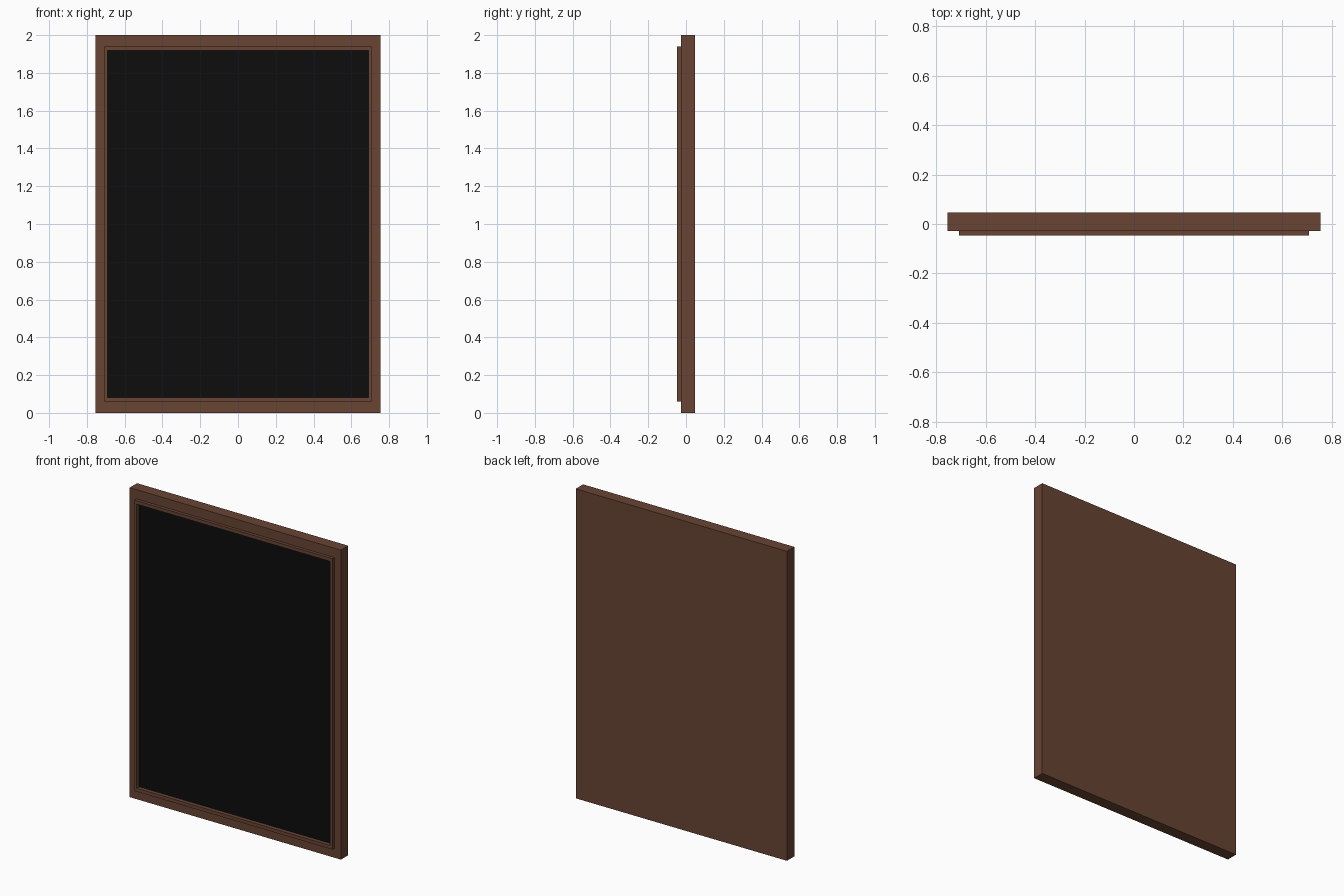
import bpy, bmesh

if "Cube" in bpy.data.objects:
    bpy.data.objects.remove(bpy.data.objects["Cube"])

def material(name, rgb):
    m = bpy.data.materials.new(name)
    m.diffuse_color = (*rgb, 1)
    m.use_nodes = True
    m.node_tree.nodes["Principled BSDF"].inputs["Base Color"].default_value = m.diffuse_color
    return m

brown = material("brown wood", (0.14, 0.058, 0.034))
black = material("black board", (0.004, 0.004, 0.004))
Z_MID = 1.0

def rectangle(bm, half_x, half_z, y):
    return [bm.verts.new((sx * half_x, y, Z_MID + sz * half_z))
            for sx, sz in ((-1, -1), (1, -1), (1, 1), (-1, 1))]

def loft(name, sections, mats, cap_front_mat=0):
    """Skin nested rectangles (half_x, half_z, y) and cap both ends."""
    bm = bmesh.new()
    rings = [rectangle(bm, *s) for s in sections]
    for a, b in zip(rings, rings[1:]):
        for i in range(4):
            j = (i + 1) % 4
            bm.faces.new((a[i], a[j], b[j], b[i]))
    bm.faces.new(rings[0][::-1])
    bm.faces.new(rings[-1]).material_index = cap_front_mat
    bmesh.ops.recalc_face_normals(bm, faces=bm.faces)
    mesh = bpy.data.meshes.new(name)
    bm.to_mesh(mesh)
    bm.free()
    for m in mats:
        mesh.materials.append(m)
    ob = bpy.data.objects.new(name, mesh)
    bpy.context.collection.objects.link(ob)
    return ob

# Framed board: back slab, raised lip, recessed black panel
loft("framed_board", [
    (0.755, 1.0, 0.0475),
    (0.755, 1.0, -0.0275),
    (0.708, 0.94, -0.0275),
    (0.708, 0.94, -0.0475),
    (0.691, 0.918, -0.0475),
    (0.691, 0.918, -0.0225),
], [brown, black], cap_front_mat=1)
